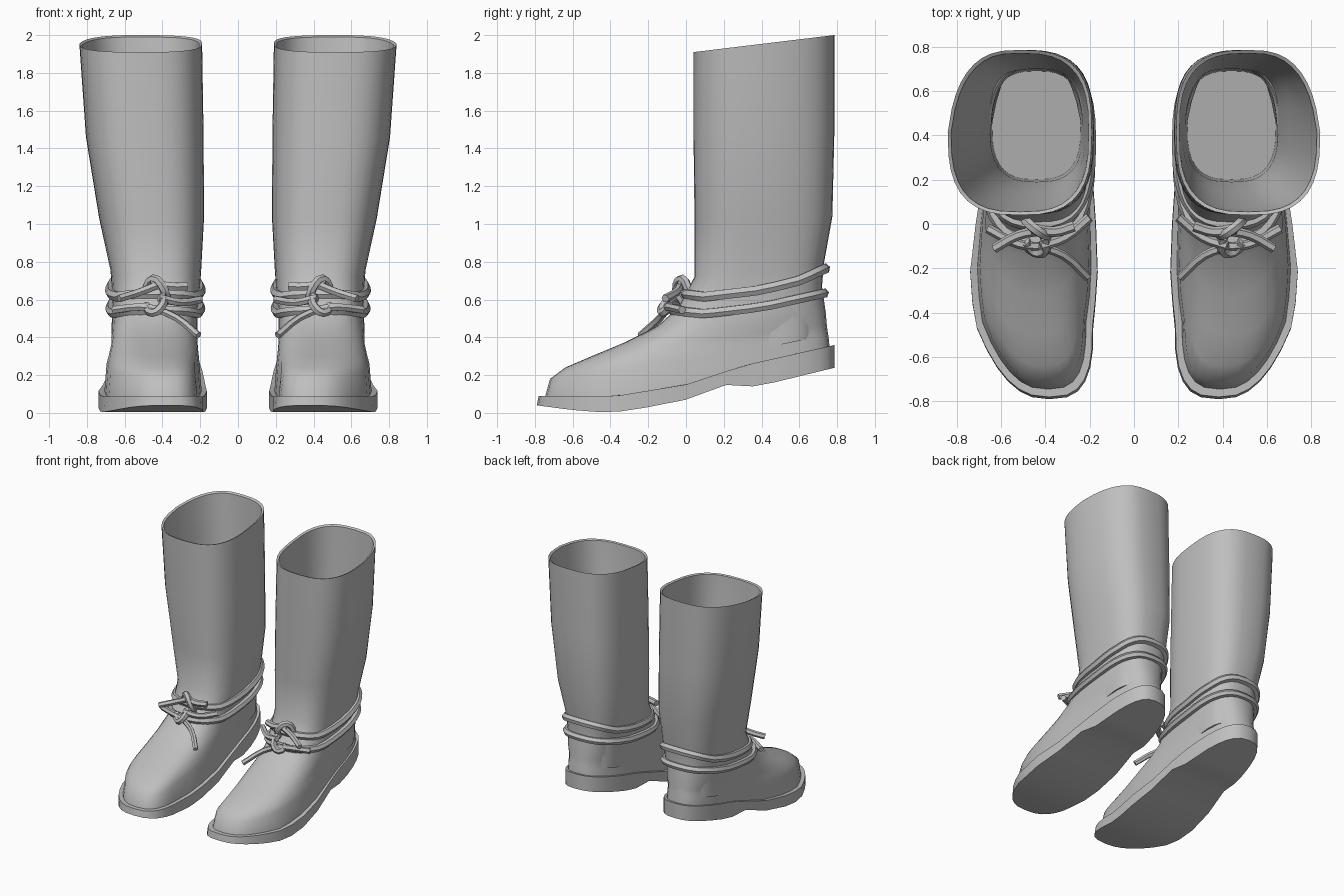
import bpy, bmesh, math

if "Cube" in bpy.data.objects:
    bpy.data.objects.remove(bpy.data.objects["Cube"])

N = 36
leather = bpy.data.materials.new("grey leather")
leather.diffuse_color = (0.52, 0.52, 0.52, 1)
leather.use_nodes = True
leather.node_tree.nodes["Principled BSDF"].inputs["Base Color"].default_value = leather.diffuse_color

SOLE = [(-.79, .04), (-.6, .015), (-.4, 0), (-.2, .03), (0, .07), (.2, .15), (.3, .135), (.4, .145), (.79, .24)]
WELT = [(-.79, .09), (-.4, .085), (0, .15), (.3, .25), (.79, .36)]


def interp(table, y):
    if y <= table[0][0]:
        return table[0][1]
    for (a, p), (b, q) in zip(table, table[1:]):
        if y <= b:
            return p + (q - p) * (y - a) / (b - a)
    return table[-1][1]


def ring(x0, x1, yf, yb, height, e=2.8, taper=0.0, flare=0.0):
    """Rounded-box loop starting at the front; height is (front z, back z) or a table."""
    pts = []
    for i in range(N):
        a = 2 * math.pi * i / N
        s, c = math.sin(a), math.cos(a)
        u = math.copysign(abs(s) ** (2 / e), s)
        v = -math.copysign(abs(c) ** (2 / e), c)
        y = (yf + yb) / 2 + (yb - yf) / 2 * v
        x = (x0 + x1) / 2 + (x1 - x0) / 2 * u
        if u > 0:
            x -= flare * max(0, v) * u                      # calf narrows to the back
            x -= taper * u * min(1, max(0, (y + .2) / .5))  # foot narrows to the heel
        else:
            x -= taper * .4 * u * min(1, max(0, (y + .2) / .5))
        x -= .07 * min(1, max(0, (-y - .45) / .32))         # toe leans inwards
        if isinstance(height, tuple):
            t = (v + 1) / 2
            z = height[0] + (height[1] - height[0]) * t
        else:
            z = interp(height, y)
        pts.append((x, y, z))
    return pts


def finish(ob, angle=50):
    ob.data.materials.append(leather)
    m = ob.modifiers.new("pair", 'MIRROR')
    m.use_mirror_merge = False
    bpy.ops.object.select_all(action='DESELECT')
    ob.select_set(True)
    bpy.context.view_layer.objects.active = ob
    bpy.ops.object.shade_smooth_by_angle(angle=math.radians(angle))


def loft(name, rings):
    bm = bmesh.new()
    loops = [[bm.verts.new(p) for p in r] for r in rings]
    for a, b in zip(loops, loops[1:]):
        for i in range(N):
            j = (i + 1) % N
            bm.faces.new((a[i], a[j], b[j], b[i]))
    # both ends closed by strips running across the foot
    for L in (loops[0], loops[-1]):
        bm.faces.new((L[0], L[1], L[-1]))
        for i in range(1, N // 2 - 1):
            bm.faces.new((L[i], L[i + 1], L[N - i - 1], L[N - i]))
        bm.faces.new((L[N // 2 - 1], L[N // 2], L[N // 2 + 1]))
    bmesh.ops.recalc_face_normals(bm, faces=bm.faces)
    me = bpy.data.meshes.new(name)
    bm.to_mesh(me)
    bm.free()
    ob = bpy.data.objects.new(name, me)
    bpy.context.collection.objects.link(ob)
    finish(ob)


# Boot: inner lining up to the rim, then shaft, instep, toe and sole
loft("boot", [
    ring(.24, .64, .2, .69, (.3, .4)),
    ring(.23, .65, .19, .7, (.65, .7)),
    ring(.22, .70, .14, .73, (1.1, 1.1)),
    ring(.21, .77, .08, .75, (1.5, 1.52), flare=.03),
    ring(.205, .825, .055, .77, (1.905, 1.99), flare=.05),
    ring(.19, .84, .04, .785, (1.91, 2.0), flare=.05),
    ring(.182, .805, .04, .785, (1.45, 1.47), flare=.04),
    ring(.18, .735, .045, .775, (1.02, 1.04), flare=.02),
    ring(.195, .675, .045, .73, (.72, .79)),
    ring(.205, .665, -.04, .72, (.56, .67)),
    ring(.215, .665, -.15, .73, (.46, .6), 2.6),
    ring(.215, .67, -.32, .74, (.375, .53), 2.6),
    ring(.21, .68, -.5, .745, (.3, .47), 2.6, .02),
    ring(.205, .69, -.64, .75, (.24, .43), 2.6, .03),
    ring(.2, .70, -.72, .755, (.18, .40), 2.7, .04),
    ring(.19, .71, -.745, .76, WELT, 2.7, .05),
    ring(.162, .742, -.78, .785, WELT, 2.7, .07),
    ring(.16, .742, -.79, .785, SOLE, 2.7, .07),
])


def cord(name, pts, radius, cyclic=False):
    cu = bpy.data.curves.new(name, 'CURVE')
    cu.dimensions = '3D'
    cu.bevel_depth = radius
    cu.bevel_resolution = 1
    cu.use_fill_caps = True
    cu.resolution_u = 3
    sp = cu.splines.new('POLY' if cyclic else 'BEZIER')
    if cyclic:
        sp.points.add(len(pts) - 1)
        for p, q in zip(sp.points, pts):
            p.co = (*q, 1)
        sp.use_cyclic_u = True
    else:
        sp.bezier_points.add(len(pts) - 1)
        for p, q in zip(sp.bezier_points, pts):
            p.co = q
            p.handle_left_type = p.handle_right_type = 'AUTO'
    ob = bpy.data.objects.new(name, cu)
    bpy.context.collection.objects.link(ob)
    bpy.ops.object.select_all(action='DESELECT')
    ob.select_set(True)
    bpy.context.view_layer.objects.active = ob
    bpy.ops.object.convert(target='MESH')
    finish(bpy.context.view_layer.objects.active)


# Ankle straps: two loops rising towards the heel
UPPER = [(-.1, .64), (.1, .615), (.4, .65), (.6, .70), (.76, .775)]
LOWER = [(-.1, .545), (.1, .525), (.4, .56), (.76, .64)]
cord("upper_strap", ring(.2, .675, .0, .735, UPPER, 2.7), .029, True)
cord("lower_strap", ring(.2, .675, -.07, .73, LOWER, 2.7), .027, True)

# Knots and loose lace ends on the instep
cord("upper_knot", [(.38, -.01, .58), (.39, -.05, .65), (.45, -.02, .71), (.49, .02, .64)], .024)
cord("lower_knot", [(.40, -.06, .62), (.40, -.12, .57), (.45, -.125, .53), (.49, -.08, .57)], .024)
cord("upper_lace_inner", [(.46, -.02, .69), (.36, -.035, .67), (.27, -.01, .67)], .024)
cord("upper_lace_outer", [(.42, -.03, .68), (.52, -.05, .64), (.63, -.11, .605)], .022)
cord("lower_lace_inner", [(.43, -.1, .55), (.32, -.14, .5), (.21, -.24, .41)], .02)
cord("lower_lace_outer", [(.43, -.1, .55), (.52, -.09, .56), (.66, -.02, .545)], .022)
cord("cross_lace", [(.2, .03, .60), (.31, -.06, .585), (.42, -.1, .61)], .022)
